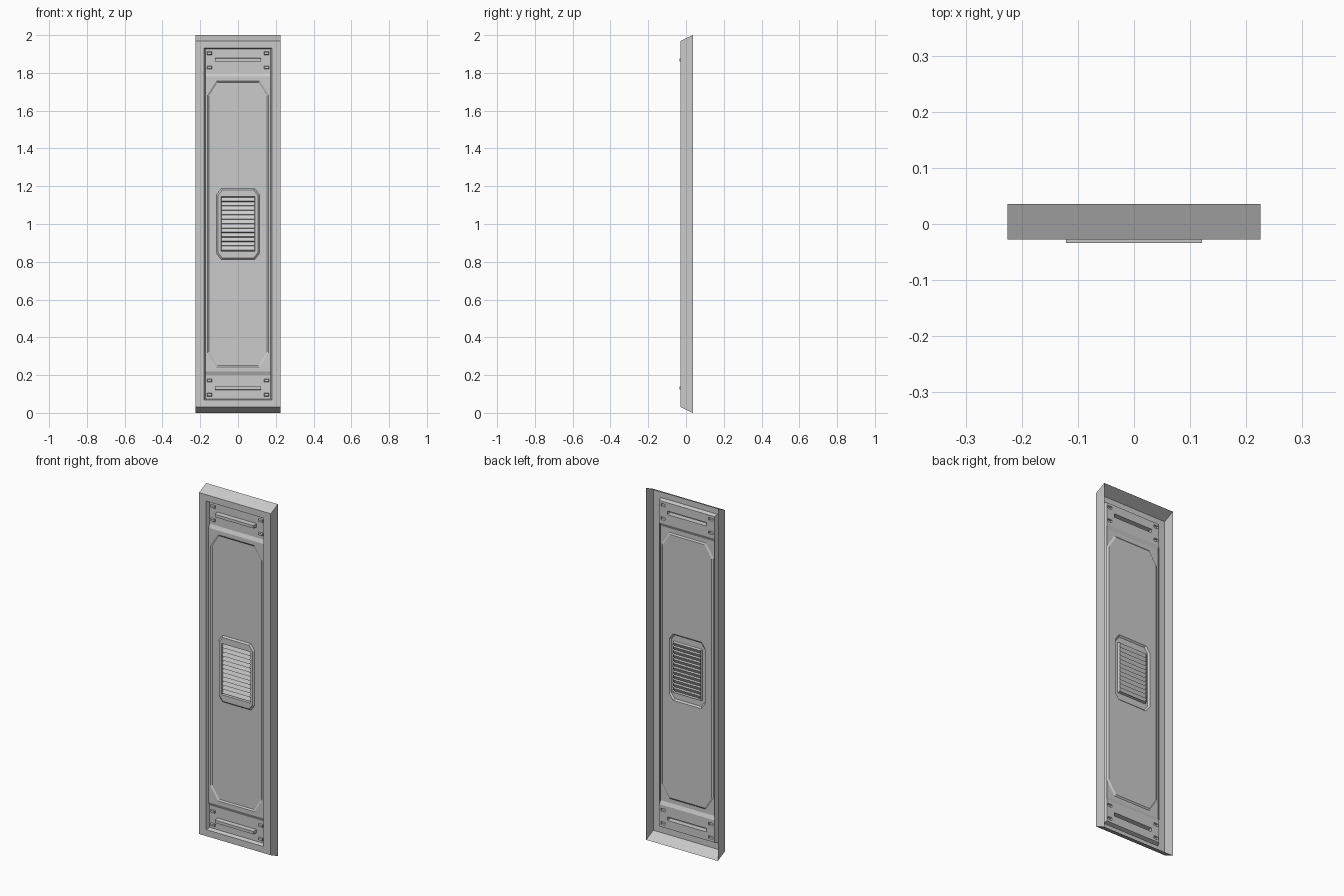
import bpy, bmesh

if "Cube" in bpy.data.objects:
    bpy.data.objects.remove(bpy.data.objects["Cube"])


def octagon(y, hx, hz, cx=0.0, cz=0.0, z0=1.0, x0=0.0):
    """Chamfered rectangle loop facing -y (zero chamfer collapses to a rectangle)."""
    pts = [(-hx + cx, -hz), (hx - cx, -hz), (hx, -hz + cz), (hx, hz - cz),
           (hx - cx, hz), (-hx + cx, hz), (-hx, hz - cz), (-hx, -hz + cz)]
    return [(x0 + x, y, z0 + z) for x, z in pts]


def add_loops(bm, loops, cap=False):
    rings = [[bm.verts.new(p) for p in loop] for loop in loops]
    for a, b in zip(rings, rings[1:]):
        for i in range(len(a)):
            j = (i + 1) % len(a)
            bm.faces.new((a[i], a[j], b[j], b[i]))
    if cap:
        bm.faces.new(rings[-1])


def finish(bm, name):
    bmesh.ops.remove_doubles(bm, verts=bm.verts[:], dist=1e-5)
    me = bpy.data.meshes.new(name)
    bm.to_mesh(me)
    bm.free()
    ob = bpy.data.objects.new(name, me)
    bpy.context.collection.objects.link(ob)
    return ob


BACK, FRONT = 0.036, -0.028
DEEP, MID, FLOOR = -0.008, -0.017, -0.011
IN_X = 0.172

# Outer frame: open-backed shell with sloped ends and recessed opening
bm = bmesh.new()
add_loops(bm, [octagon(BACK, 0.225, 1.0), octagon(FRONT, 0.225, 0.97),
               octagon(FRONT, 0.18, 0.933), octagon(DEEP, IN_X, 0.926)])
finish(bm, "outer_frame")

# Centre panel: sloped end steps, chamfered recess and raised vent surround
bm = bmesh.new()
add_loops(bm, [octagon(MID, IN_X, 0.78),
               octagon(MID, 0.162, 0.756, 0.047, 0.073),
               octagon(FLOOR, 0.154, 0.748, 0.045, 0.07),
               octagon(FLOOR, 0.113, 0.189, 0.024, 0.033),
               octagon(FLOOR - 0.008, 0.105, 0.181, 0.022, 0.03),
               octagon(FLOOR - 0.008, 0.091, 0.145),
               octagon(FLOOR + 0.004, 0.087, 0.141)])
for s in (-1, 1):
    p = [(-IN_X, MID, 1 + s * 0.78), (IN_X, MID, 1 + s * 0.78),
         (IN_X, DEEP, 1 + s * 0.80), (-IN_X, DEEP, 1 + s * 0.80)]
    bm.faces.new([bm.verts.new(c) for c in (p if s > 0 else p[::-1])])
finish(bm, "centre_panel")

# Vent louvres: saw-tooth strip with upward-facing slopes
bm = bmesh.new()
n = 12
pitch = 0.282 / n
profile = []
for i in range(n):
    top = 1.141 - i * pitch
    profile += [(FLOOR + 0.004, top), (FLOOR - 0.006, top - pitch * 0.85)]
profile.append((FLOOR + 0.004, 0.859))
rows = [[bm.verts.new((x, y, z)) for x in (-0.087, 0.087)] for y, z in profile]
for a, b in zip(rows, rows[1:]):
    bm.faces.new((a[0], b[0], b[1], a[1]))
finish(bm, "vent_louvres")

# End plates: recessed floor with a raised bar and four corner studs
xs = [-IN_X, -0.164, -0.137, -0.123, 0.123, 0.137, 0.164, IN_X]
zs = [0.80, 0.82, 0.836, 0.859, 0.879, 0.896, 0.912, 0.926]
raised = {(3, 3): -0.034, (1, 1): -0.017, (5, 1): -0.017, (1, 5): -0.017, (5, 5): -0.017}
for s, name in ((1, "upper_end_plate"), (-1, "lower_end_plate")):
    bm = bmesh.new()
    for i in range(7):
        for j in range(7):
            hx, hz = (xs[i + 1] - xs[i]) / 2, (zs[j + 1] - zs[j]) / 2
            x0, z0 = (xs[i + 1] + xs[i]) / 2, 1 + s * (zs[j + 1] + zs[j]) / 2
            base = octagon(DEEP, hx, hz, 0, 0, z0, x0)[::2]
            if (i, j) in raised:
                tip = octagon(raised[i, j], hx - 0.002, hz - 0.002, 0, 0, z0, x0)[::2]
                add_loops(bm, [base, tip], cap=True)
            else:
                bm.faces.new([bm.verts.new(c) for c in base])
    finish(bm, name)
